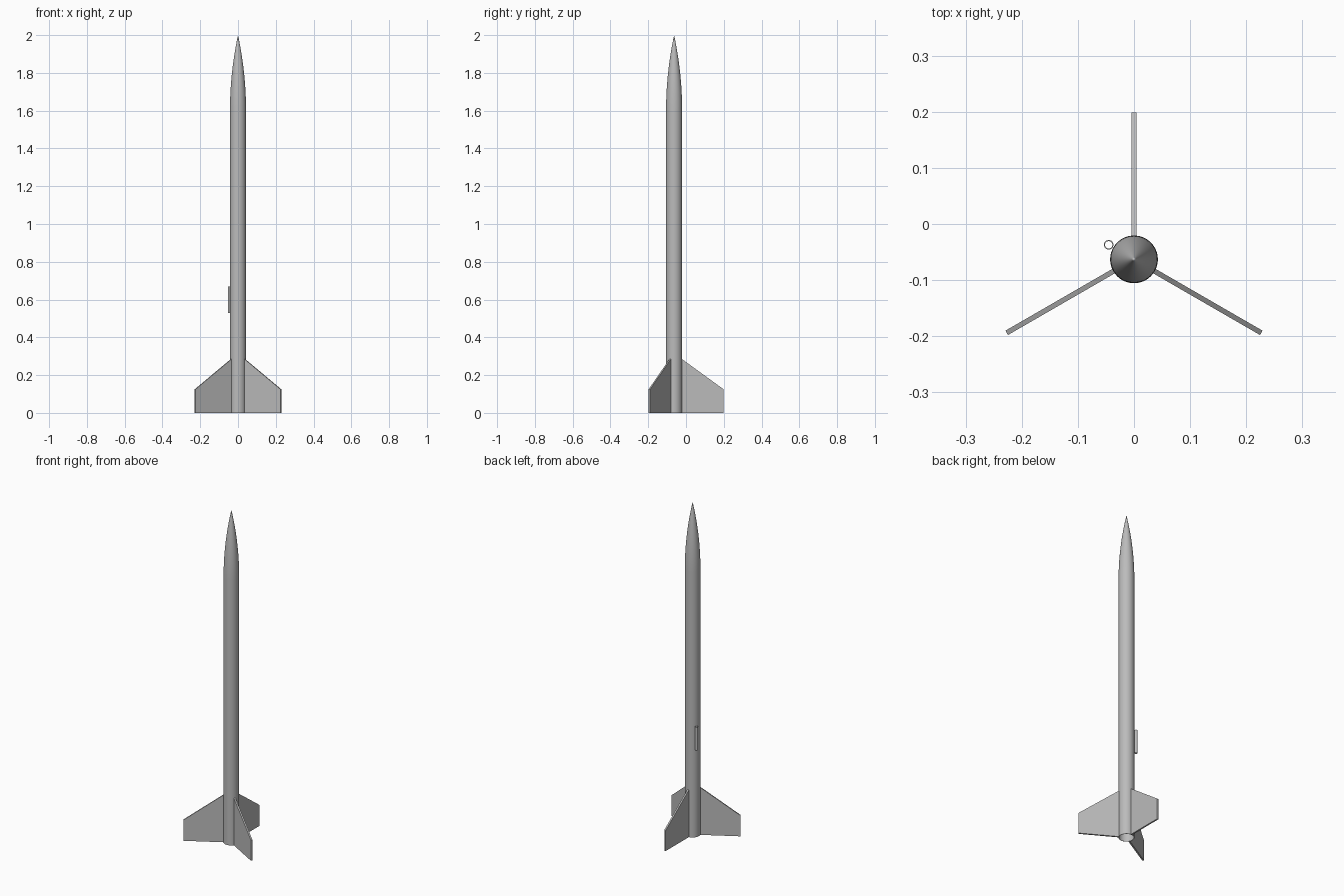
import bpy
import math

AXIS_Y = -0.063
BODY_R = 0.0425
NOSE_Z = 1.6
TOP_Z = 2.0

cube = bpy.data.objects.get("Cube")
if cube:
    bpy.data.objects.remove(cube, do_unlink=True)

grey = bpy.data.materials.new("plain grey")
grey.use_nodes = True
colour = (0.5, 0.5, 0.5, 1)
grey.diffuse_color = colour
grey.node_tree.nodes["Principled BSDF"].inputs["Base Color"].default_value = colour


def add_object(name, verts, faces, location, smooth=False):
    mesh = bpy.data.meshes.new(name)
    mesh.from_pydata(verts, [], faces)
    mesh.validate()
    mesh.materials.append(grey)
    obj = bpy.data.objects.new(name, mesh)
    bpy.context.collection.objects.link(obj)
    obj.location = location
    if smooth:
        bpy.ops.object.select_all(action="DESELECT")
        obj.select_set(True)
        bpy.context.view_layer.objects.active = obj
        bpy.ops.object.shade_smooth_by_angle(angle=math.radians(30))
    return obj


def lathe(name, profile, location, sides, closed=False):
    """Spin (radius, z) points, listed counter-clockwise, around z."""
    verts, rings = [], []
    for r, z in profile:
        count = sides if r > 0 else 1
        start = len(verts)
        for i in range(count):
            a = math.tau * i / count
            verts.append((r * math.cos(a), r * math.sin(a), z))
        rings.append([start + i % count for i in range(sides + 1)])
    pairs = list(zip(rings, rings[1:]))
    if closed:
        pairs.append((rings[-1], rings[0]))
    faces = []
    for low, high in pairs:
        for i in range(sides):
            loop = [low[i], low[i + 1], high[i + 1], high[i]]
            faces.append(list(dict.fromkeys(loop)))
    return add_object(name, verts, faces, location, smooth=True)


def tube_profile(outer, inner, low, high):
    return [(outer, low), (outer, high), (inner, high), (inner, low)]


# Hollow body tube, open at the tail
lathe("body_tube", tube_profile(BODY_R, BODY_R - 0.002, 0, NOSE_Z),
      (0, AXIS_Y, 0), 64, closed=True)

# Curved nose cone with a closed base
STEPS = 24
nose = [(0, NOSE_Z)]
for i in range(STEPS + 1):
    t = i / STEPS
    nose.append((BODY_R * (1 - t * t) if i < STEPS else 0,
                 NOSE_Z + (TOP_Z - NOSE_Z) * t))
lathe("nose_cone", nose, (0, AXIS_Y, 0), 64)

# Launch lug: a small open tube beside the body
lug_angle = math.radians(150)
lathe("launch_lug", tube_profile(0.0085, 0.0065, 0.53, 0.67),
      (0.052 * math.cos(lug_angle), AXIS_Y + 0.052 * math.sin(lug_angle), 0),
      24, closed=True)

# Three swept fins, evenly spaced
ROOT, TIP, HALF = BODY_R - 0.001, 0.262, 0.0045
outline = [(ROOT, 0), (TIP, 0), (TIP, 0.125), (ROOT, 0.285)]
fin_verts = [(x, y, z) for y in (-HALF, HALF) for x, z in outline]
fin_faces = [(0, 1, 2, 3), (7, 6, 5, 4)]
fin_faces += [(i, i + 4, (i + 1) % 4 + 4, (i + 1) % 4) for i in range(4)]
for name, degrees in (("back_fin", 90), ("right_fin", 210), ("left_fin", 330)):
    fin = add_object(name, fin_verts, fin_faces, (0, AXIS_Y, 0))
    fin.rotation_euler.z = math.radians(degrees)
